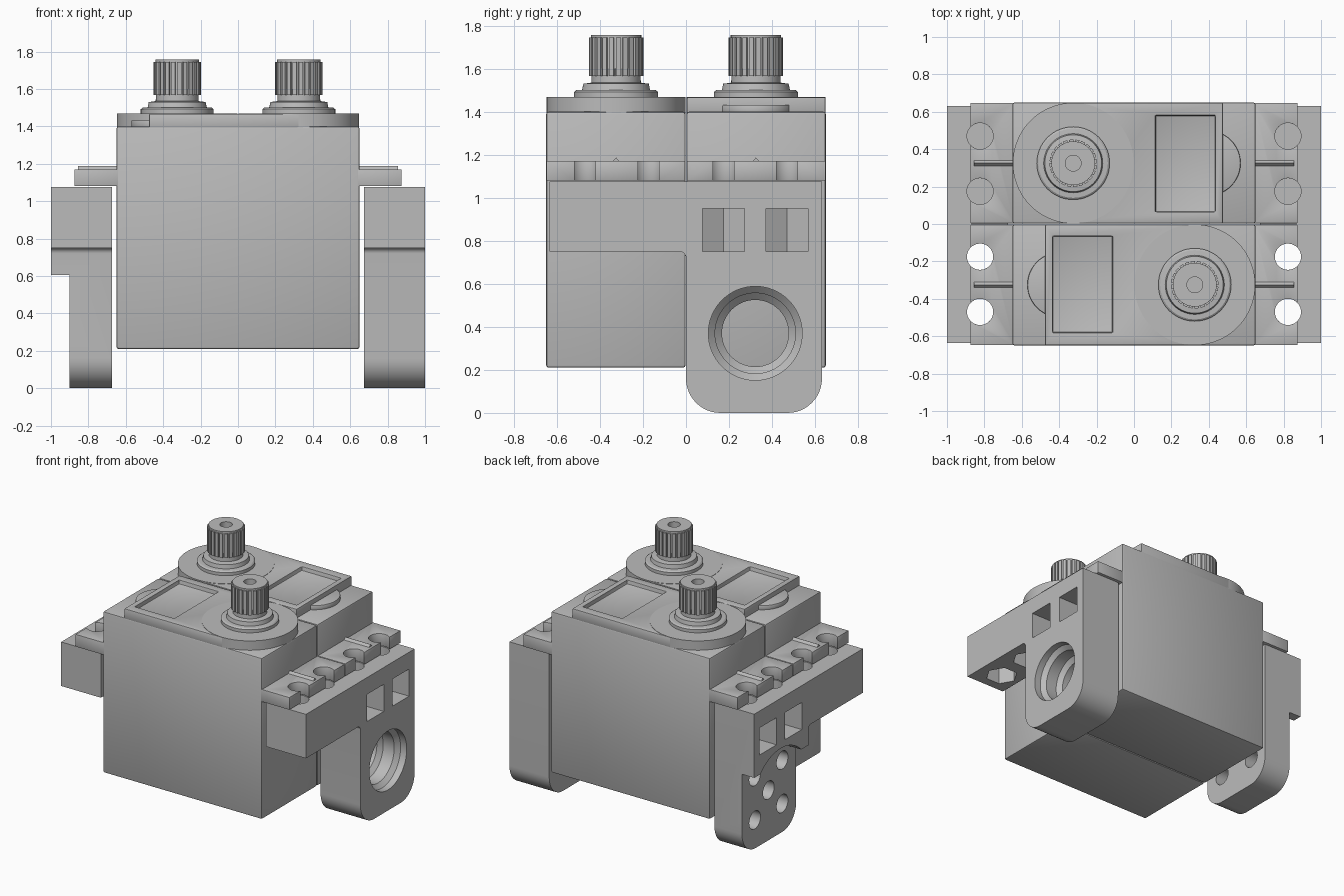
import bpy, bmesh
from math import pi, cos, sin
from mathutils import Matrix

if "Cube" in bpy.data.objects:
    bpy.data.objects.remove(bpy.data.objects["Cube"])

grey = bpy.data.materials.new("plain_grey")
grey.use_nodes = True
COLOUR = (0.5, 0.5, 0.5, 1)
grey.diffuse_color = COLOUR
grey.node_tree.nodes["Principled BSDF"].inputs["Base Color"].default_value = COLOUR


def make(name, bm):
    bmesh.ops.recalc_face_normals(bm, faces=bm.faces)
    mesh = bpy.data.meshes.new(name)
    bm.to_mesh(mesh)
    bm.free()
    mesh.materials.append(grey)
    ob = bpy.data.objects.new(name, mesh)
    bpy.context.collection.objects.link(ob)
    return ob


def prism(name, pts, lo, hi, axis="z"):
    """Extrude a flat outline: (x, y) along z, or (y, z) along x."""
    bm = bmesh.new()
    place = (lambda p, h: (p[0], p[1], h)) if axis == "z" else (lambda p, h: (h, p[0], p[1]))
    a = [bm.verts.new(place(p, lo)) for p in pts]
    b = [bm.verts.new(place(p, hi)) for p in pts]
    bm.faces.new(a)
    bm.faces.new(b)
    for i in range(len(pts)):
        j = (i + 1) % len(pts)
        bm.faces.new((a[i], a[j], b[j], b[i]))
    return make(name, bm)


def box(name, x0, x1, y0, y1, z0, z1):
    return prism(name, [(x0, y0), (x1, y0), (x1, y1), (x0, y1)], z0, z1)


def arc(cx, cy, r, a0, a1, n=12):
    return [(cx + r * cos(a0 + (a1 - a0) * i / n), cy + r * sin(a0 + (a1 - a0) * i / n))
            for i in range(n + 1)]


def circle(cx, cy, r, n=48):
    return arc(cx, cy, r, 0, 2 * pi, n)[:-1]


def lathe(name, profile, matrix, n=64):
    """Revolve (radius, height) points, closing both ends."""
    bm = bmesh.new()
    rings = [[bm.verts.new((x, y, h)) for x, y in circle(0, 0, r, n)] for r, h in profile]
    for a, b in zip(rings, rings[1:]):
        for i in range(n):
            j = (i + 1) % n
            bm.faces.new((a[i], a[j], b[j], b[i]))
    bm.faces.new(rings[0])
    bm.faces.new(rings[-1])
    bm.transform(matrix)
    return make(name, bm)


def apply(ob, mod):
    bpy.context.view_layer.objects.active = ob
    bpy.ops.object.modifier_apply(modifier=mod.name)


def cut(ob, *cutters):
    for c in cutters:
        m = ob.modifiers.new("cut", "BOOLEAN")
        m.operation, m.solver, m.object = "DIFFERENCE", "EXACT", c
        apply(ob, m)
        bpy.data.objects.remove(c)


def bevel(ob, width):
    m = ob.modifiers.new("bevel", "BEVEL")
    m.width, m.segments, m.limit_method, m.angle_limit = width, 2, "ANGLE", 0.7
    apply(ob, m)


def smooth(ob):
    bpy.ops.object.select_all(action="DESELECT")
    ob.select_set(True)
    bpy.context.view_layer.objects.active = ob
    bpy.ops.object.shade_smooth_by_angle(angle=0.5)


MID = -0.325          # centre line of one motor
HOLES = (0.175, 0.47)  # screw spacing


def motor(prefix, turn):
    parts = []
    # Case
    body = box("body", -0.65, 0.65, -0.65, -0.002, 0.21, 1.4)
    bevel(body, 0.012)
    parts.append(body)
    # Raised top with a shallow label recess
    lid = box("lid", -0.475, 0.33, -0.648, -0.004, 1.39, 1.467)
    cut(lid, box("c", -0.435, -0.115, -0.58, -0.065, 1.437, 1.6))
    bevel(lid, 0.006)
    parts.append(lid)
    parts.append(prism("gear_cover", circle(0.325, MID, 0.323, 72), 1.39, 1.469))
    bump = prism("lid_bump", circle(-0.396, MID, 0.174), 1.39, 1.432)
    bevel(bump, 0.006)
    parts.append(bump)
    # Stepped collar under the output shaft
    collar = [(0.195, 1.46), (0.195, 1.492), (0.185, 1.5), (0.158, 1.502), (0.152, 1.53),
              (0.115, 1.535), (0.113, 1.6)]
    parts.append(lathe("shaft_collar", collar, Matrix.Translation((0.325, MID, 0))))
    # Toothed shaft with a screw hole
    teeth, outline = 24, []
    for i in range(teeth):
        for f, r in ((0.0, 0.127), (0.66, 0.127), (0.72, 0.114), (0.94, 0.114)):
            a = 2 * pi * (i + f) / teeth
            outline.append((0.325 + r * cos(a), MID + r * sin(a)))
    shaft = prism("splined_shaft", outline, 1.567, 1.745)
    cap = prism("shaft_cap", circle(0.325, MID, 0.117), 1.6, 1.757)
    cut(shaft, prism("c", circle(0.325, MID, 0.042), 1.62, 1.9))
    cut(cap, prism("c", circle(0.325, MID, 0.042), 1.62, 1.9))
    parts += [shaft, cap]
    # Mounting flanges with open screw holes and a stiffening rib
    for s, side in ((1, "a"), (-1, "b")):
        x0, x1 = sorted((s * 0.64, s * 0.873))
        ear = box("flange_" + side, x0, x1, -0.648, -0.004, 1.08, 1.17)
        cut(ear, *[prism("c", circle(s * 0.823, -h, 0.07), 1, 1.3) for h in HOLES])
        bevel(ear, 0.01)
        r0, r1 = sorted((s * 0.64, s * 0.855))
        rib = prism("flange_rib_" + side,
                    [(MID - 0.025, 1.16), (MID + 0.025, 1.16), (MID, 1.187)], r0, r1, "x")
        parts += [ear, rib]
    for p in parts:
        p.name = prefix + "_" + p.name
        if turn:
            p.data.transform(Matrix.Rotation(pi, 4, "Z"))
        smooth(p)


motor("front_motor", False)
motor("back_motor", True)

# Bracket outline: a long bar with a rounded leg at the back
R = 0.16
outline = [(-0.635, 1.075), (-0.635, 0.75)]
outline += arc(-0.03, 0.72, 0.03, pi / 2, 0, 6)
outline += arc(R, R, R, pi, 1.5 * pi)
outline += arc(0.632 - R, R, R, 1.5 * pi, 2 * pi)
outline += [(0.632, 1.075)]


def bracket(name, s):
    x0, x1 = sorted((s * 0.675, s * 1.0))
    ob = prism(name, outline, x0, x1, "x")
    cx = s * 0.823
    for h in HOLES:
        # Front screws run right through, with a nut pocket below
        cut(ob, prism("c", circle(cx, -h, 0.07), 0.6, 1.2),
            prism("c", circle(cx, -h, 0.113, 6), 0.6, 0.95))
        # Back screws end in a nut slot open to the outside
        slot = arc(0, 0, 0.113, pi * 2 / 3, pi * 4 / 3, 2)
        slot = [(cx + s * x, h + y) for x, y in slot + [(0.3, -0.098), (0.3, 0.098)]]
        cut(ob, prism("c", circle(cx, h, 0.07), 0.85, 1.2),
            prism("c", slot, 0.75, 0.95))
    return ob


# Left in the +x sense: bracket with a stepped bearing bore
CY, CZ = 0.322, 0.37
bore = [(0.155, 0.6), (0.155, 0.8), (0.187, 0.83), (0.187, 0.92), (0.218, 0.95), (0.218, 1.1)]
left = bracket("left_bracket", 1)
cut(left, lathe("c", bore, Matrix.Translation((0, CY, CZ)) @ Matrix.Rotation(pi / 2, 4, "Y")))
smooth(left)

# Opposite bracket: thinner leg with a round seat and five screw holes
right = bracket("right_bracket", -1)
cut(right, prism("c", [(-0.1, -0.1), (0.8, -0.1), (0.8, 0.605), (-0.1, 0.605)], -1.1, -0.9, "x"),
    prism("c", circle(CY, CZ, 0.335, 64), -1.2, -0.9, "x"))
D = 0.16
for dy, dz in ((0, 0), (D, D), (D, -D), (-D, D), (-D, -D)):
    cut(right, prism("c", circle(CY + dy, CZ + dz, 0.066, 32), -1.2, -0.5, "x"))
smooth(right)
